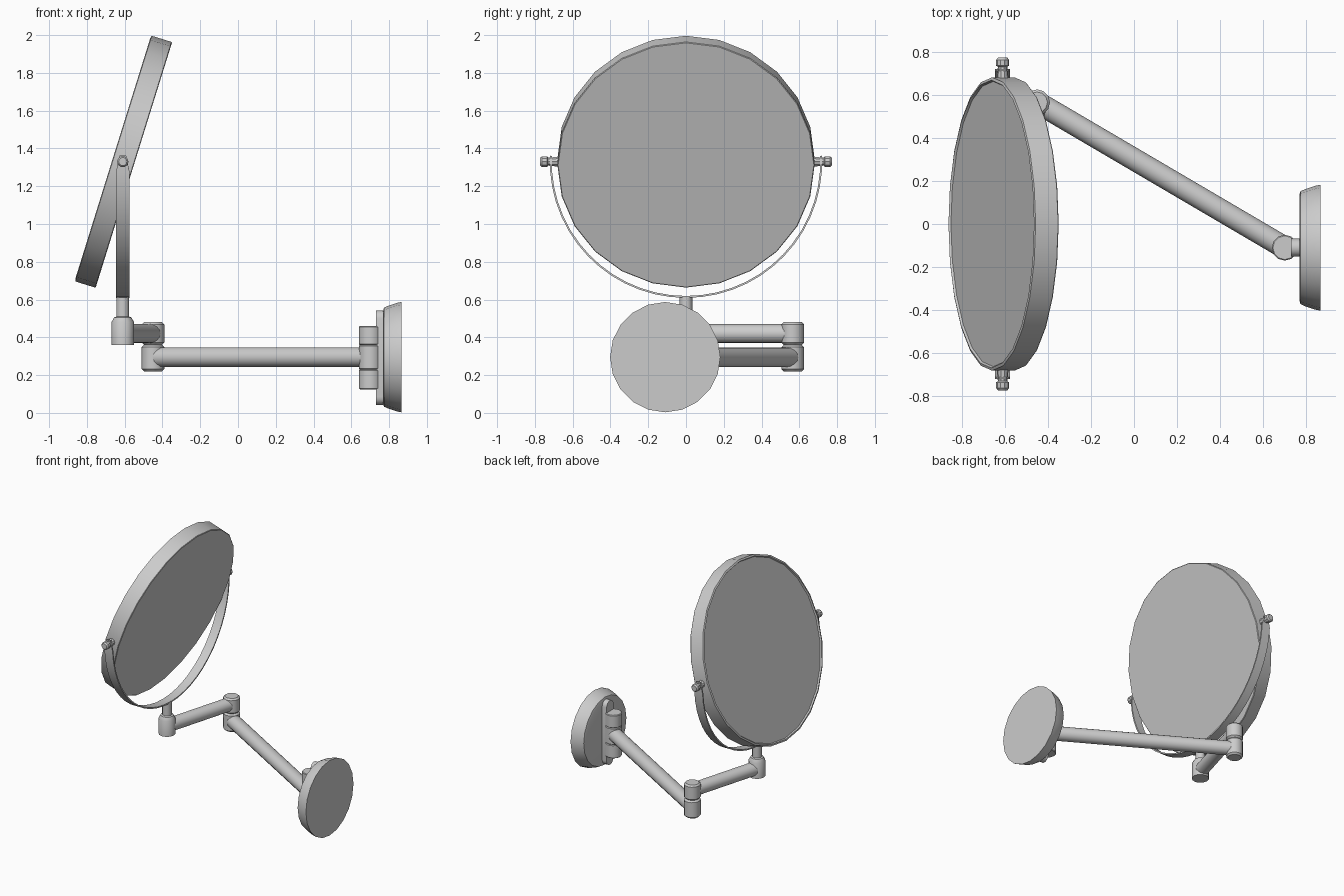
import bpy, bmesh, math
from mathutils import Vector

cube = bpy.data.objects.get("Cube")
if cube:
    bpy.data.objects.remove(cube, do_unlink=True)

metal = bpy.data.materials.new("satin grey metal")
metal.use_nodes = True
GREY = (0.6, 0.6, 0.6, 1)
metal.diffuse_color = GREY
metal.node_tree.nodes["Principled BSDF"].inputs["Base Color"].default_value = GREY


def finish(name, bm, angle=35):
    bmesh.ops.recalc_face_normals(bm, faces=bm.faces)
    mesh = bpy.data.meshes.new(name)
    bm.to_mesh(mesh)
    bm.free()
    mesh.materials.append(metal)
    obj = bpy.data.objects.new(name, mesh)
    bpy.context.collection.objects.link(obj)
    bpy.ops.object.select_all(action='DESELECT')
    obj.select_set(True)
    bpy.context.view_layer.objects.active = obj
    bpy.ops.object.shade_smooth_by_angle(angle=math.radians(angle))
    return obj


def skin(name, rings):
    """Join closed rings of points into a capped solid."""
    bm = bmesh.new()
    loops = [[bm.verts.new(p) for p in ring] for ring in rings]
    n = len(loops[0])
    for a, b in zip(loops, loops[1:]):
        for i in range(n):
            j = (i + 1) % n
            bm.faces.new((a[i], a[j], b[j], b[i]))
    bm.faces.new(loops[0])
    bm.faces.new(loops[-1])
    return finish(name, bm)


def lathe(name, origin, axis, profile, sides=12):
    """Turn (radius, distance) pairs about an axis through origin."""
    rot = Vector(axis).to_track_quat('Z', 'Y')
    angles = [math.tau * i / sides for i in range(sides)]
    return skin(name, [[Vector(origin) + rot @ Vector((r * math.cos(a), r * math.sin(a), d))
                        for a in angles] for r, d in profile])


def barrel(name, x, y, bottom, top, r=0.06, bevel=0.012):
    return lathe(name, (x, y, 0), (0, 0, 1),
                 [(r - bevel, bottom), (r, bottom + bevel),
                  (r, top - bevel), (r - bevel, top)])


def tube(name, start, end, r):
    span = Vector(end) - Vector(start)
    return lathe(name, start, span, [(r, 0), (r, span.length)], 16)


# Key positions
MIRROR = Vector((-0.607, 0, 1.33))
PIVOT = (-0.61, 0)
ELBOW = (-0.45, 0.565)
WALL = (0.70, -0.11)
PLATE_Z = 0.295

# Tilted round mirror with a shallow recess in its upper face
tilt = math.radians(17.3)
half = 0.0585
lathe("mirror_disc", MIRROR, (math.cos(tilt), 0, -math.sin(tilt)),
      [(0.662, -half + 0.01), (0.668, -half), (0.681, -half + 0.004),
       (0.681, half - 0.004), (0.677, half)], 24)

# Thin U-shaped yoke, narrowed at its tips
rings = []
STEPS = 28
for i in range(STEPS + 1):
    a = math.radians(177.5 + 185 * i / STEPS)
    w = 0.018 if i in (0, STEPS) else 0.035
    rings.append([(PIVOT[0] + dx, r * math.cos(a), MIRROR.z + r * math.sin(a))
                  for dx, r in ((-w, 0.711), (w, 0.711), (w, 0.721), (-w, 0.721))])
skin("yoke_band", rings)

# Pivot pins and knobs on both sides
for side, sign in (("left", 1), ("right", -1)):
    lathe(f"pivot_knob_{side}", (PIVOT[0], 0, MIRROR.z), (0, sign, 0),
          [(0.028, 0.67), (0.022, 0.73), (0.030, 0.735), (0.030, 0.762), (0.022, 0.772)], 10)

# Yoke post and its swivel hub
lathe("yoke_post", (*PIVOT, 0), (0, 0, 1),
      [(0.06, 0.36), (0.06, 0.48), (0.046, 0.505), (0.034, 0.51), (0.034, 0.62)], 12)

# Arms
tube("short_arm", (*PIVOT, 0.42), (*ELBOW, 0.42), 0.05)
tube("long_arm", (*ELBOW, PLATE_Z), (*WALL, PLATE_Z), 0.052)

# Elbow joint
barrel("elbow_upper", *ELBOW, 0.36, 0.48)
barrel("elbow_lower", *ELBOW, 0.22, 0.36)

# Wall hinge
for name, low, high in (("lower", 0.125, 0.23), ("middle", 0.23, 0.36), ("upper", 0.36, 0.46)):
    barrel("wall_hinge_" + name, *WALL, low, high, bevel=0.005)

# Round-ended bracket behind the hinge
outline = []
for centre, start in ((0.5, 0), (0.085, math.pi)):
    for i in range(9):
        a = start + math.pi * i / 8
        outline.append((WALL[1] + 0.042 * math.cos(a), centre + 0.042 * math.sin(a)))
skin("hinge_bracket", [[(x, y, z) for y, z in outline] for x in (0.73, 0.78)])

# Wall plate with a rounded front edge
lathe("wall_plate", (0, WALL[1], PLATE_Z), (1, 0, 0),
      [(0.245, 0.768), (0.262, 0.773), (0.272, 0.795), (0.287, 0.84), (0.292, 0.865)], 20)
